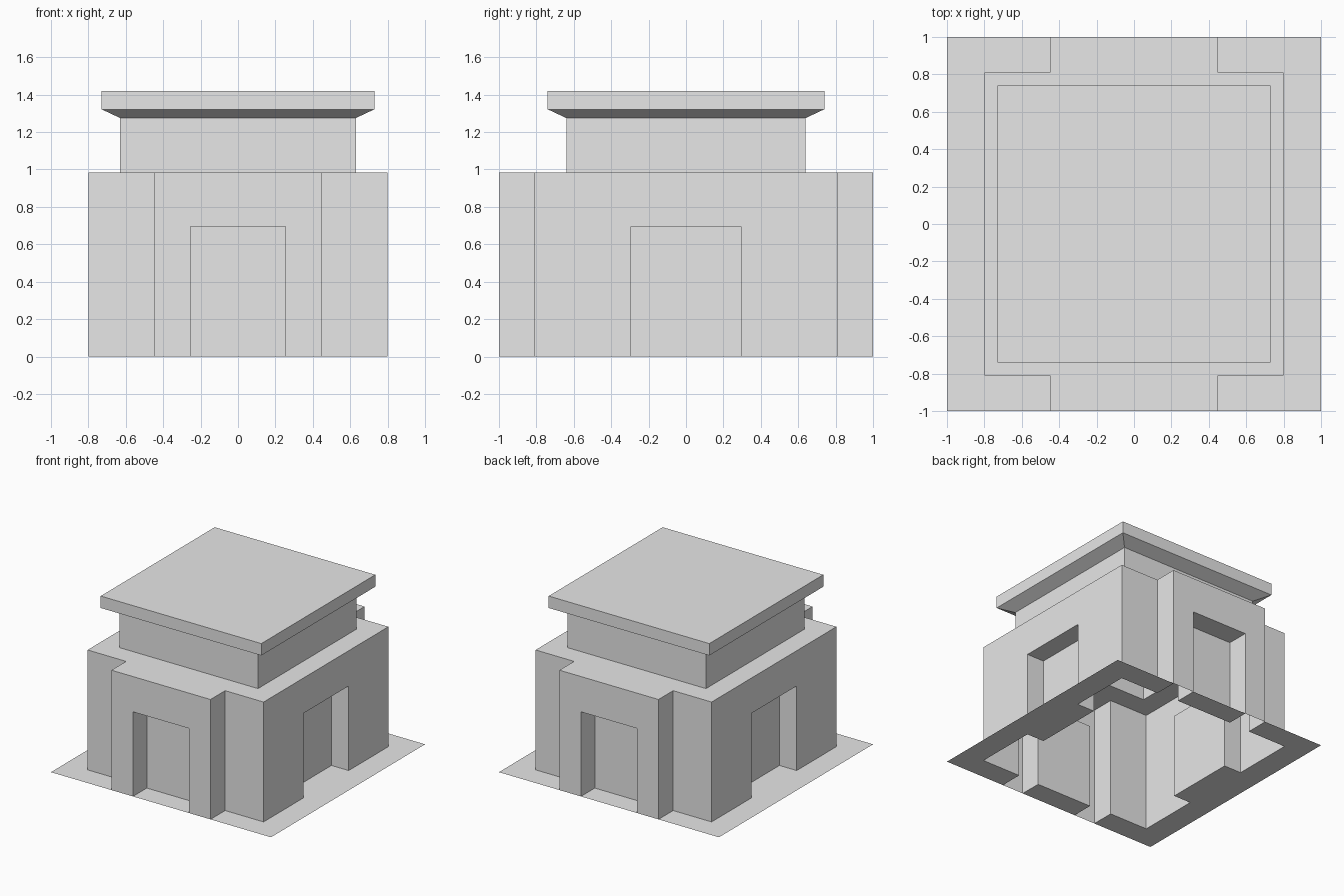
import bpy
import bmesh
from mathutils import Vector, Matrix
from math import pi

cube = bpy.data.objects.get("Cube")
if cube:
    bpy.data.objects.remove(cube)

stone = bpy.data.materials.new("plain_grey")
stone.use_nodes = True
grey = (0.8, 0.8, 0.8, 1)
stone.diffuse_color = grey
stone.node_tree.nodes["Principled BSDF"].inputs["Base Color"].default_value = grey

# Main dimensions (half widths and heights)
PLOT = 1.0
SIDE_X, BODY_Y, BAY_X = 0.8, 0.81, 0.45
BODY_TOP, DOOR_TOP = 0.985, 0.695
UP = Vector((0, 0, 1))


def face(bm, points, toward):
    """Add a face whose normal points along the given direction."""
    f = bm.faces.new([bm.verts.new(p) for p in points])
    f.normal_update()
    if f.normal.dot(Vector(toward)) < 0:
        f.normal_flip()


def slab(bm, x0, x1, y0, y1, z):
    """Add an upward horizontal rectangle."""
    face(bm, [(x0, y0, z), (x1, y0, z), (x1, y1, z), (x0, y1, z)], UP)


def finish(name, bm, turn=0.0):
    bmesh.ops.remove_doubles(bm, verts=bm.verts, dist=0.0001)
    bmesh.ops.transform(bm, matrix=Matrix.Rotation(turn, 4, "Z"), verts=bm.verts)
    mesh = bpy.data.meshes.new(name)
    bm.to_mesh(mesh)
    bm.free()
    mesh.materials.append(stone)
    obj = bpy.data.objects.new(name, mesh)
    bpy.context.collection.objects.link(obj)


def door_wall(name, half, dist, door, depth, turn, bay=False):
    """Wall facing -y with a recessed doorway, turned about z."""
    bm = bmesh.new()
    y, inner, top = -dist, depth - dist, DOOR_TOP
    outline = [(-half, 0), (-door, 0), (-door, top), (door, top),
               (door, 0), (half, 0), (half, BODY_TOP), (-half, BODY_TOP)]
    face(bm, [(x, y, z) for x, z in outline], (0, -1, 0))
    # Recess: back, floor, lintel and jambs
    face(bm, [(-door, inner, 0), (door, inner, 0),
              (door, inner, top), (-door, inner, top)], (0, -1, 0))
    for z, direction in ((0, UP), (top, -UP)):
        face(bm, [(-door, y, z), (door, y, z),
                  (door, inner, z), (-door, inner, z)], direction)
    for s in (-1, 1):
        x = s * door
        face(bm, [(x, y, 0), (x, inner, 0), (x, inner, top), (x, y, top)], (-s, 0, 0))
        # Stepped corner beside a projecting bay
        if bay:
            a, b, c = s * half, s * SIDE_X, -BODY_Y
            face(bm, [(a, y, 0), (a, c, 0), (a, c, BODY_TOP), (a, y, BODY_TOP)], (s, 0, 0))
            face(bm, [(a, c, 0), (b, c, 0), (b, c, BODY_TOP), (a, c, BODY_TOP)], (0, -1, 0))
    finish(name, bm, turn)


# Walls with doorways
door_wall("front_wall", BAY_X, PLOT, 0.255, 0.18, 0, True)
door_wall("back_wall", BAY_X, PLOT, 0.255, 0.18, pi, True)
door_wall("left_wall", BODY_Y, SIDE_X, 0.295, 0.157, pi / 2)
door_wall("right_wall", BODY_Y, SIDE_X, 0.295, 0.157, -pi / 2)

# Ground sheet, open under the building
bm = bmesh.new()
for s in (-1, 1):
    slab(bm, s * SIDE_X, s * PLOT, -PLOT, PLOT, 0)
    for t in (-1, 1):
        slab(bm, s * BAY_X, s * SIDE_X, t * BODY_Y, t * PLOT, 0)
finish("ground_sheet", bm)

# Lower roof ledge around the upper storey
UX, UY = 0.63, 0.64
bm = bmesh.new()
for s in (-1, 1):
    slab(bm, s * UX, s * SIDE_X, -BODY_Y, BODY_Y, BODY_TOP)
    slab(bm, -UX, UX, s * UY, s * BODY_Y, BODY_TOP)
    slab(bm, -BAY_X, BAY_X, s * BODY_Y, s * PLOT, BODY_TOP)
finish("roof_ledge", bm)

# Upper storey, flared cornice and flat roof
bm = bmesh.new()
levels = [(UX, UY, BODY_TOP), (UX, UY, 1.275), (0.73, 0.74, 1.322), (0.73, 0.74, 1.42)]
rings = [[Vector((x * sx, y * sy, z)) for sx, sy in ((-1, -1), (1, -1), (1, 1), (-1, 1))]
         for x, y, z in levels]
for low, high in zip(rings, rings[1:]):
    for i in range(4):
        j = (i + 1) % 4
        middle = low[i] + low[j]
        face(bm, [low[i], low[j], high[j], high[i]], (middle.x, middle.y, 0))
face(bm, rings[-1], UP)
finish("upper_storey_and_roof", bm)
